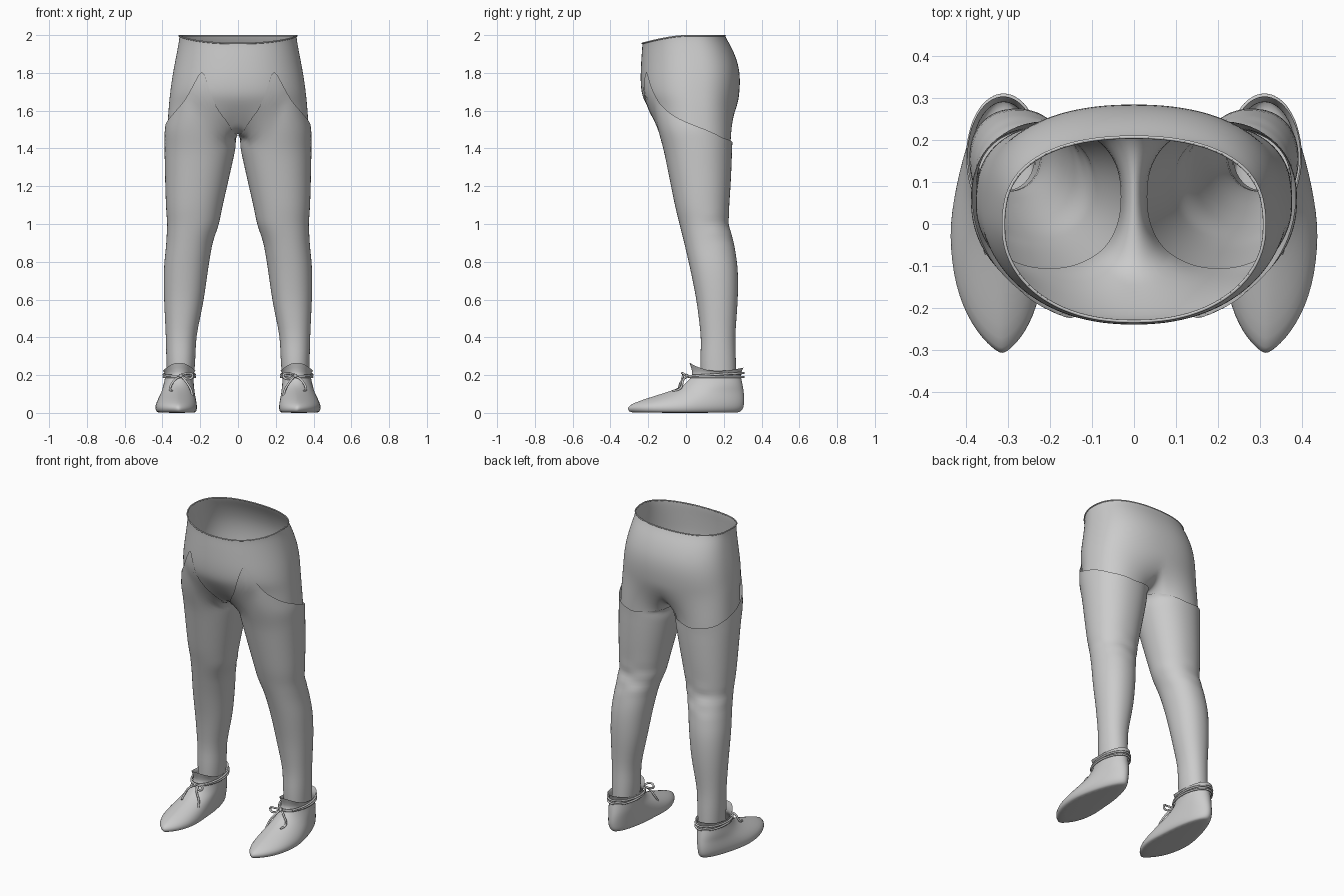
import bpy, bmesh, math
from math import sin, cos, pi

cube = bpy.data.objects.get("Cube")
if cube:
    bpy.data.objects.remove(cube)

cloth = bpy.data.materials.new("grey_cloth")
cloth.use_nodes = True
GREY = (0.6, 0.6, 0.6, 1)
cloth.diffuse_color = GREY
cloth.node_tree.nodes["Principled BSDF"].inputs["Base Color"].default_value = GREY


def lerp_keys(keys, t):
    """Interpolate rows (t, a, b, ...) sorted by t."""
    if t <= keys[0][0]:
        return keys[0][1:]
    for k, n in zip(keys, keys[1:]):
        if t <= n[0]:
            f = (t - k[0]) / (n[0] - k[0])
            return tuple(a + (b - a) * f for a, b in zip(k[1:], n[1:]))
    return keys[-1][1:]


def spow(v, p):
    return math.copysign(abs(v) ** p, v)


def bridge(bm, a, b):
    for i in range(len(a)):
        j = (i + 1) % len(a)
        bm.faces.new((a[i], a[j], b[j], b[i]))


def finish(bm, name, flip=False, levels=1):
    if flip:
        bmesh.ops.reverse_faces(bm, faces=bm.faces)
    me = bpy.data.meshes.new(name)
    bm.to_mesh(me)
    bm.free()
    me.materials.append(cloth)
    for p in me.polygons:
        p.use_smooth = True
    ob = bpy.data.objects.new(name, me)
    bpy.context.collection.objects.link(ob)
    if levels:
        sub = ob.modifiers.new("smooth", "SUBSURF")
        sub.levels = sub.render_levels = levels
    return ob


def cord(name, pts, closed=False, radius=0.006):
    cu = bpy.data.curves.new(name, "CURVE")
    cu.dimensions = "3D"
    cu.bevel_depth = radius
    cu.bevel_resolution = 2
    cu.resolution_u = 5
    cu.use_fill_caps = True
    sp = cu.splines.new("BEZIER")
    sp.bezier_points.add(len(pts) - 1)
    for bp, p in zip(sp.bezier_points, pts):
        bp.co = p
        bp.handle_left_type = bp.handle_right_type = "AUTO"
    sp.use_cyclic_u = closed
    cu.materials.append(cloth)
    ob = bpy.data.objects.new(name, cu)
    bpy.context.collection.objects.link(ob)


# Leg sections: height, inner x, outer x, front y, back y
LEG = [(0.17, .235, .375, .08, .265), (0.28, .225, .38, .075, .265), (0.4, .222, .382, .08, .26),
       (0.6, .18, .392, .055, .275), (0.75, .16, .395, .025, .278), (0.9, .135, .38, -.01, .255),
       (1.0, .10, .375, -.035, .225), (1.1, .08, .383, -.06, .23), (1.25, .045, .387, -.09, .24),
       (1.4, .012, .39, -.12, .245), (1.5, .008, .39, -.15, .25), (1.6, .02, .37, -.172, .265),
       (1.82, .03, .34, -.203, .28)]
# Upper edge of the leg by angle from the front, outward and inward
EDGE_OUT = [(0, 1.83), (12, 1.75), (30, 1.65), (60, 1.57), (90, 1.52), (135, 1.455), (180, 1.43)]
EDGE_IN = [(0, 1.83), (12, 1.75), (30, 1.63), (60, 1.54), (90, 1.49), (180, 1.43)]


def leg_point(z, a, scale=1.0):
    x0, x1, y0, y1 = lerp_keys(LEG, z)
    return ((x0 + x1) / 2 + scale * (x1 - x0) / 2 * spow(sin(a), .93),
            (y0 + y1) / 2 - scale * (y1 - y0) / 2 * spow(cos(a), .93), z)


# Hip garment: open waist, crotch strip and two short leg openings
HIPS = [(1.62, .368, -.205, .272), (1.68, .362, -.236, .282), (1.76, .352, -.242, .288), (1.84, .338, -.24, .28),
        (1.92, .322, -.236, .25), (1.975, .312, -.232, .218), (2.0, .311, -.232, .207)]
CROTCH = [(.225, 1.555), (.17, 1.515), (.1, 1.495), (0, 1.48), (-.08, 1.49), (-.13, 1.515), (-.17, 1.56)]
N = 40
bm = bmesh.new()
rings = []
for z, w, yf, yb in HIPS:
    ring = []
    for i in range(N):
        a = 2 * pi * i / N
        p = .72 if cos(a) < 0 else 1
        y = (yf + yb) / 2 - (yb - yf) / 2 * spow(cos(a), p)
        dip = max(0, cos(a)) ** 1.5 * .04 * max(0, (z - 1.75) / .25)
        ring.append(bm.verts.new((w * spow(sin(a), .9), y, z - dip)))
    rings.append(ring)
for lo, hi in zip(rings, rings[1:]):
    bridge(bm, lo, hi)
strip = [bm.verts.new((0, y, z)) for y, z in CROTCH]
low = rings[0]
for s in (1, -1):
    half = [low[(s * i) % N] for i in range(N // 2 + 1)]
    loop = half + strip
    for z in (1.46, 1.38):
        nxt = []
        for v in half + strip:
            a = math.atan2(s * v.co.x - .2, -(v.co.y - .05))
            x, y, h = leg_point(z, a, .95)
            nxt.append(bm.verts.new((s * x, y, h)))
        bridge(bm, nxt, loop) if s > 0 else bridge(bm, nxt[::-1], loop[::-1])
        loop = nxt
hips = finish(bm, "hip_garment", levels=2)

# Waist hem
rim = [(0.311 * spow(sin(a), .9), -.0125 - .2195 * spow(cos(a), .72 if cos(a) < 0 else 1),
        1.996 - .04 * max(0, cos(a)) ** 1.5) for a in [2 * pi * i / N for i in range(N)]]
cord("waist_hem", rim, True, .004)

# Shoe sections: height, inner x, outer x, front y, back y
SHOE = [(.006, .222, .437, -.302, .29), (.02, .216, .444, -.312, .303), (.04, .216, .443, -.305, .308),
        (.065, .22, .432, -.245, .31), (.09, .225, .418, -.165, .309), (.115, .229, .405, -.085, .306),
        (.14, .232, .398, -.02, .302), (.17, .235, .39, .012, .296), (.195, .236, .385, .03, .29),
        (.215, .233, .39, .035, .293), (.24, .225, .398, .018, .305)]
LEVELS = [.17, .25, .32, .4, .5, .6, .7, .78, .84, .88, .92, .96, 1.0, 1.04, 1.08, 1.14, 1.22, 1.32]
M = 32

for s, side in ((1, "left"), (-1, "right")):
    # Fitted leg, rising to a point at the front
    bm = bmesh.new()
    rows = []
    for k in range(len(LEVELS) + 6):
        row = []
        for i in range(M):
            a = 2 * pi * i / M
            deg = math.degrees(a)
            top = lerp_keys(EDGE_OUT, deg)[0] if deg <= 180 else lerp_keys(EDGE_IN, 360 - deg)[0]
            if k < len(LEVELS):
                z = LEVELS[k]
            else:
                z = 1.32 + (top - 1.32) * (k - len(LEVELS) + 1) / 6
            # Soft folds behind and beside the knee
            fold = math.exp(-((z - .98) / .08) ** 2) * max(0, .35 - cos(a))
            r = 1 + .04 * fold * sin(z * 75 + 2.5 * sin(2 * a))
            x, y, h = leg_point(z, a, r)
            row.append(bm.verts.new((s * x, y, h)))
        rows.append(row)
    for lo, hi in zip(rows, rows[1:]):
        bridge(bm, lo, hi)
    leg = finish(bm, side + "_leg", s < 0)
    group = leg.vertex_groups.new(name="thigh")
    group.add([v.index for v in leg.data.vertices if v.co.z > 1.44], 1, "REPLACE")
    wrap = leg.modifiers.new("fit_over_hips", "SHRINKWRAP")
    wrap.target = hips
    wrap.wrap_mode = "OUTSIDE"
    wrap.offset = .008
    wrap.vertex_group = "thigh"

    # Soft shoe with a flared collar
    bm = bmesh.new()
    rows = []
    for z, x0, x1, y0, y1 in SHOE:
        row = []
        low_part = max(0, 1 - z / .16)
        for i in range(M):
            a = 2 * pi * i / M
            c = cos(a)
            wide = 1 + .22 * low_part * (c - .25)
            pinch = 1 + .5 * low_part * max(0, c)
            x = (x0 + x1) / 2 + (x1 - x0) / 2 * spow(sin(a), pinch) * wide - .018 * low_part * abs(c)
            y = (y0 + y1) / 2 - (y1 - y0) / 2 * c
            h = z
            if z > .23:
                h += .026 * max(0, c) ** 2 - .018 * sin(a) ** 2
            row.append(bm.verts.new((s * x, y, h)))
        rows.append(row)
    for lo, hi in zip(rows, rows[1:]):
        bridge(bm, lo, hi)
    # Flat sole
    sole = bmesh.ops.extrude_edge_only(bm, edges=[e for e in bm.edges if e.verts[0] in rows[0] and e.verts[1] in rows[0]])
    ring = [v for v in sole["geom"] if isinstance(v, bmesh.types.BMVert)]
    for v in ring:
        v.co.x = s * .325 + (v.co.x - s * .325) * .93
        v.co.y *= .95
        v.co.z = 0
    bmesh.ops.contextual_create(bm, geom=[e for e in sole["geom"] if isinstance(e, bmesh.types.BMEdge)])
    bmesh.ops.recalc_face_normals(bm, faces=bm.faces)
    finish(bm, side + "_shoe")

    # Double cord round the ankle, with knot, loop and hanging ends
    for n, z in enumerate((.19, .203)):
        cord(f"{side}_ankle_cord_{n + 1}",
             [(s * (.311 + .083 * sin(a)), .16 - .145 * cos(a), z - .008 * cos(a) * n)
              for a in [2 * pi * i / 16 for i in range(16)]], True)
    knot = (s * .3, .008, .195)
    cord(side + "_cord_end_outer", [knot, (s * .335, -.015, .175), (s * .36, -.03, .13), (s * .35, -.07, .115)])
    cord(side + "_cord_end_inner", [knot, (s * .275, -.025, .165), (s * .25, -.04, .125), (s * .24, -.06, .09)])
    cord(side + "_cord_loop", [knot, (s * .27, -.02, .21), (s * .24, -.015, .2), (s * .255, -.02, .18), knot])
    cord(side + "_cord_knot", [(s * .29, .004, .197), (s * .312, .004, .195)], radius=.011)
